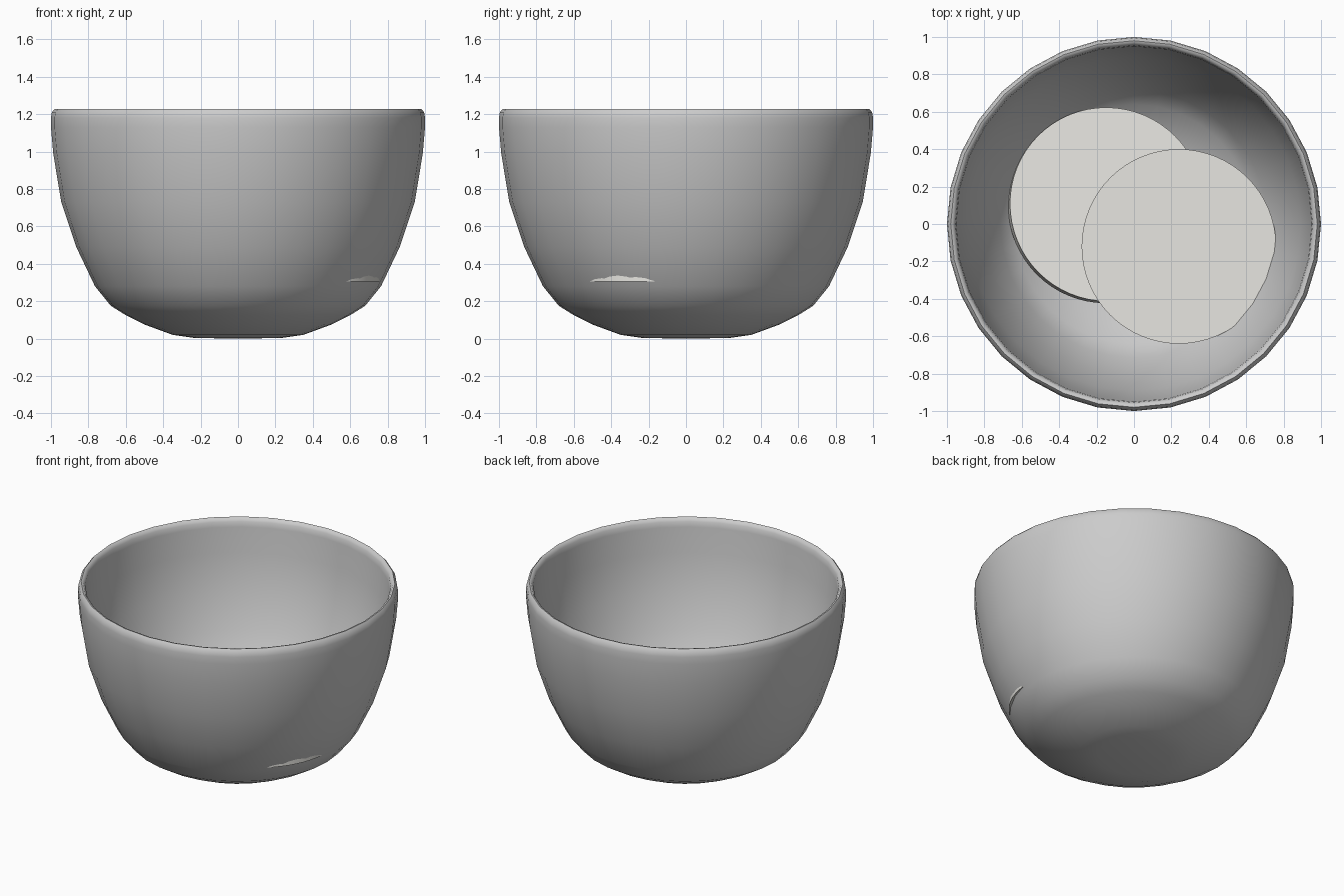
import bpy, bmesh, math
from mathutils import Vector, Matrix

if "Cube" in bpy.data.objects:
    bpy.data.objects.remove(bpy.data.objects["Cube"])


def link(name, bm):
    bmesh.ops.recalc_face_normals(bm, faces=bm.faces)
    mesh = bpy.data.meshes.new(name)
    bm.to_mesh(mesh)
    bm.free()
    obj = bpy.data.objects.new(name, mesh)
    bpy.context.collection.objects.link(obj)
    bpy.ops.object.select_all(action='DESELECT')
    obj.select_set(True)
    bpy.context.view_layer.objects.active = obj
    bpy.ops.object.shade_smooth_by_angle(angle=math.radians(50))
    return obj


def lathe(name, profile, sides):
    bm = bmesh.new()
    verts = [bm.verts.new((r, 0, z)) for r, z in profile]
    edges = [bm.edges.new(p) for p in zip(verts, verts[1:])]
    bmesh.ops.spin(bm, geom=verts + edges, axis=(0, 0, 1), cent=(0, 0, 0),
                   angle=math.tau, steps=sides)
    bmesh.ops.remove_doubles(bm, verts=bm.verts, dist=0.0005)
    return link(name, bm)


def disc(name, centre, radius, thickness, tilt, tilt_axis, material):
    bm = bmesh.new()
    rot = Matrix.Rotation(tilt, 4, Vector(tilt_axis))
    bmesh.ops.create_cone(bm, cap_ends=True, segments=64, radius1=radius,
                          radius2=radius, depth=thickness,
                          matrix=Matrix.Translation(centre) @ rot)
    obj = link(name, bm)
    obj.data.materials.append(material)
    return obj


# Bowl: outer wall, rounded rim, then inner wall down to the floor
outer = [(0, 0), (0.23, 0.003), (0.35, 0.02), (0.5, 0.075), (0.6, 0.125),
         (0.68, 0.175), (0.765, 0.28), (0.865, 0.49), (0.945, 0.73),
         (0.988, 0.99), (1.0, 1.13)]
rim = [(1.0, 1.18), (0.995, 1.21), (0.98, 1.228), (0.968, 1.225),
       (0.955, 1.205), (0.95, 1.17)]
inner = [(0.938, 1.0), (0.892, 0.75), (0.81, 0.52), (0.715, 0.32),
         (0.64, 0.23), (0.48, 0.14), (0.33, 0.08), (0.2, 0.065), (0, 0.065)]
lathe("bowl", outer + rim + inner, 32)

# Two thick discs lying in the bowl, the lower one slightly tilted
pale = bpy.data.materials.new("pale")
pale.diffuse_color = (0.8, 0.79, 0.75, 1)
pale.use_nodes = True
pale.node_tree.nodes["Principled BSDF"].inputs["Base Color"].default_value = pale.diffuse_color
disc("upper_disc", (0.24, -0.12, 0.365), 0.52, 0.12, 0, (0, 0, 1), pale)
disc("lower_disc", (-0.15, 0.10, 0.27), 0.52, 0.12, 0.12, (-1, 1, 0), pale)
